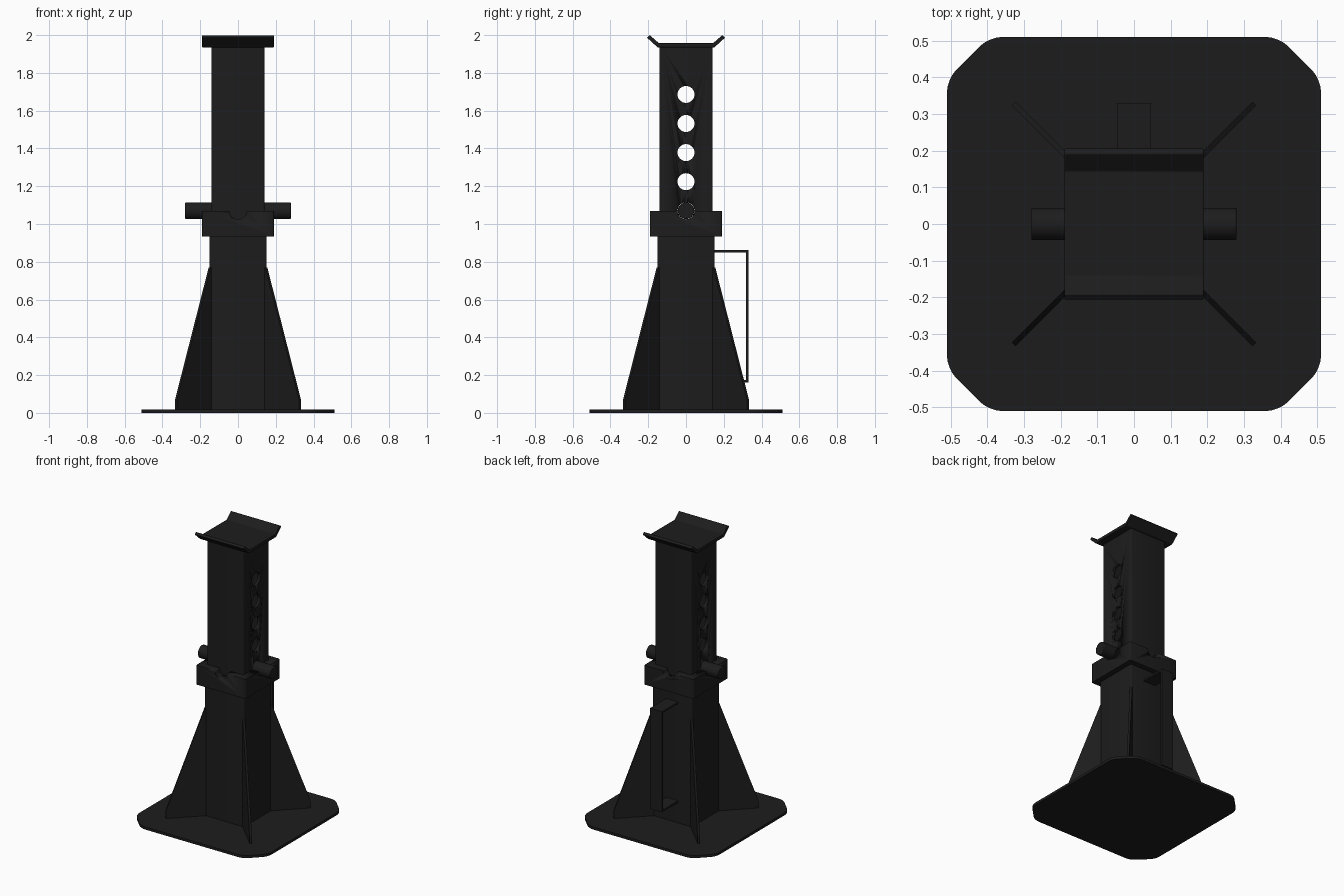
import bpy, bmesh
from math import radians, pi
from mathutils import Matrix, Vector

if "Cube" in bpy.data.objects:
    bpy.data.objects.remove(bpy.data.objects["Cube"])

paint = bpy.data.materials.new("black_paint")
paint.diffuse_color = (0.012, 0.012, 0.012, 1)
paint.use_nodes = True
paint.node_tree.nodes["Principled BSDF"].inputs["Base Color"].default_value = paint.diffuse_color


def finish(name, bm, bevel=0, segs=2, smooth=True):
    bmesh.ops.recalc_face_normals(bm, faces=bm.faces)
    me = bpy.data.meshes.new(name)
    bm.to_mesh(me)
    bm.free()
    ob = bpy.data.objects.new(name, me)
    bpy.context.collection.objects.link(ob)
    me.materials.append(paint)
    if bevel:
        m = ob.modifiers.new("bevel", 'BEVEL')
        m.width, m.segments, m.limit_method = bevel, segs, 'ANGLE'
    if smooth:
        bpy.ops.object.select_all(action='DESELECT')
        bpy.context.view_layer.objects.active = ob
        ob.select_set(True)
        bpy.ops.object.shade_smooth_by_angle(angle=radians(35))
    return ob


def prism(name, pts, direction, **kw):
    """Extrude a closed 3D outline along a vector."""
    bm = bmesh.new()
    f = bm.faces.new([bm.verts.new(p) for p in pts])
    r = bmesh.ops.extrude_face_region(bm, geom=[f])
    vs = [v for v in r["geom"] if isinstance(v, bmesh.types.BMVert)]
    bmesh.ops.translate(bm, verts=vs, vec=direction)
    return finish(name, bm, **kw)


def tube(name, outer, inner, z0, z1, edge):
    """Square tube with rounded vertical edges and open ends."""
    bm = bmesh.new()
    rings = []
    for h, z in ((outer, z0), (outer, z1), (inner, z1), (inner, z0)):
        rings.append([bm.verts.new((x * h, y * h, z))
                      for x, y in ((-1, -1), (1, -1), (1, 1), (-1, 1))])
    for k in range(4):
        a, b = rings[k], rings[(k + 1) % 4]
        for i in range(4):
            j = (i + 1) % 4
            bm.faces.new((a[i], a[j], b[j], b[i]))
    upright = [e for e in bm.edges if abs(e.verts[0].co.z - e.verts[1].co.z) > 0.01]
    bmesh.ops.bevel(bm, geom=upright, offset=edge, segments=3, profile=0.5, affect='EDGES')
    return finish(name, bm)


def rod(name, r, length, z, axis='X', bevel=0):
    bm = bmesh.new()
    bmesh.ops.create_cone(bm, cap_ends=True, segments=32, radius1=r, radius2=r, depth=length)
    rot = Matrix.Rotation(pi / 2, 4, 'Y' if axis == 'X' else 'X')
    bmesh.ops.transform(bm, matrix=Matrix.Translation((0, 0, z)) @ rot, verts=bm.verts)
    return finish(name, bm, bevel=bevel)


def cut(ob, cutter):
    cutter.hide_render = True
    cutter.hide_set(True)
    m = ob.modifiers.new("cut", 'BOOLEAN')
    m.operation, m.object, m.solver = 'DIFFERENCE', cutter, 'EXACT'


# Base plate with clipped, softened corners
bm = bmesh.new()
a, b = 0.51, 0.395
outline = [(b, -a), (a, -b), (a, b), (b, a), (-b, a), (-a, b), (-a, -b), (-b, -a)]
face = bm.faces.new([bm.verts.new((x, y, 0)) for x, y in outline])
bmesh.ops.bevel(bm, geom=list(bm.verts), offset=0.035, segments=4, profile=0.5, affect='VERTICES')
r = bmesh.ops.extrude_face_region(bm, geom=list(bm.faces))
bmesh.ops.translate(bm, vec=(0, 0, 0.018),
                    verts=[v for v in r["geom"] if isinstance(v, bmesh.types.BMVert)])
finish("base_plate", bm)

# Outer and sliding tubes
tube("outer_tube", 0.152, 0.141, 0.016, 0.95, 0.008)
post = tube("sliding_post", 0.14, 0.12, 0.6, 1.94, 0.008)

# Collar with crossed grooves for the pin
collar = tube("collar", 0.19, 0.139, 0.935, 1.07, 0.008)
for ax in 'XY':
    cut(collar, rod("groove_cutter_" + ax.lower(), 0.0455, 0.6, 1.07, ax))

# Height holes along the post and the locking pin
for i in range(5):
    cut(post, rod(f"hole_cutter_{i}", 0.045, 0.5, 1.07 + i * 0.154))
rod("locking_pin", 0.044, 0.56, 1.07, bevel=0.004)

# Diagonal gussets at the four corners
for i, (sx, sy) in enumerate(((1, 1), (-1, 1), (-1, -1), (1, -1))):
    n = Vector((-sy, sx, 0)).normalized() * 0.015
    prof = [(0.13, 0.016), (0.328, 0.016), (0.328, 0.07), (0.15, 0.77), (0.13, 0.77)]
    prism(f"gusset_{i}", [Vector((sx * d, sy * d, z)) - n / 2 for d, z in prof], n, smooth=False)

# Flat strap handle on the back
t = 0.013
strap = [(0.145, 0.862), (0.33, 0.862), (0.33, 0.16), (0.145, 0.16),
         (0.145, 0.16 + t), (0.33 - t, 0.16 + t), (0.33 - t, 0.862 - t), (0.145, 0.862 - t)]
prism("handle", [(-0.046, y, z) for y, z in strap], (0.092, 0, 0), smooth=False)

# Saddle with upturned lips
half = [(0.15, 1.935), (0.207, 1.987), (0.192, 2.0), (0.143, 1.957)]
saddle = half + [(-y, z) for y, z in reversed(half)]
prism("saddle", [(-0.19, y, z) for y, z in saddle], (0.38, 0, 0), bevel=0.003)
